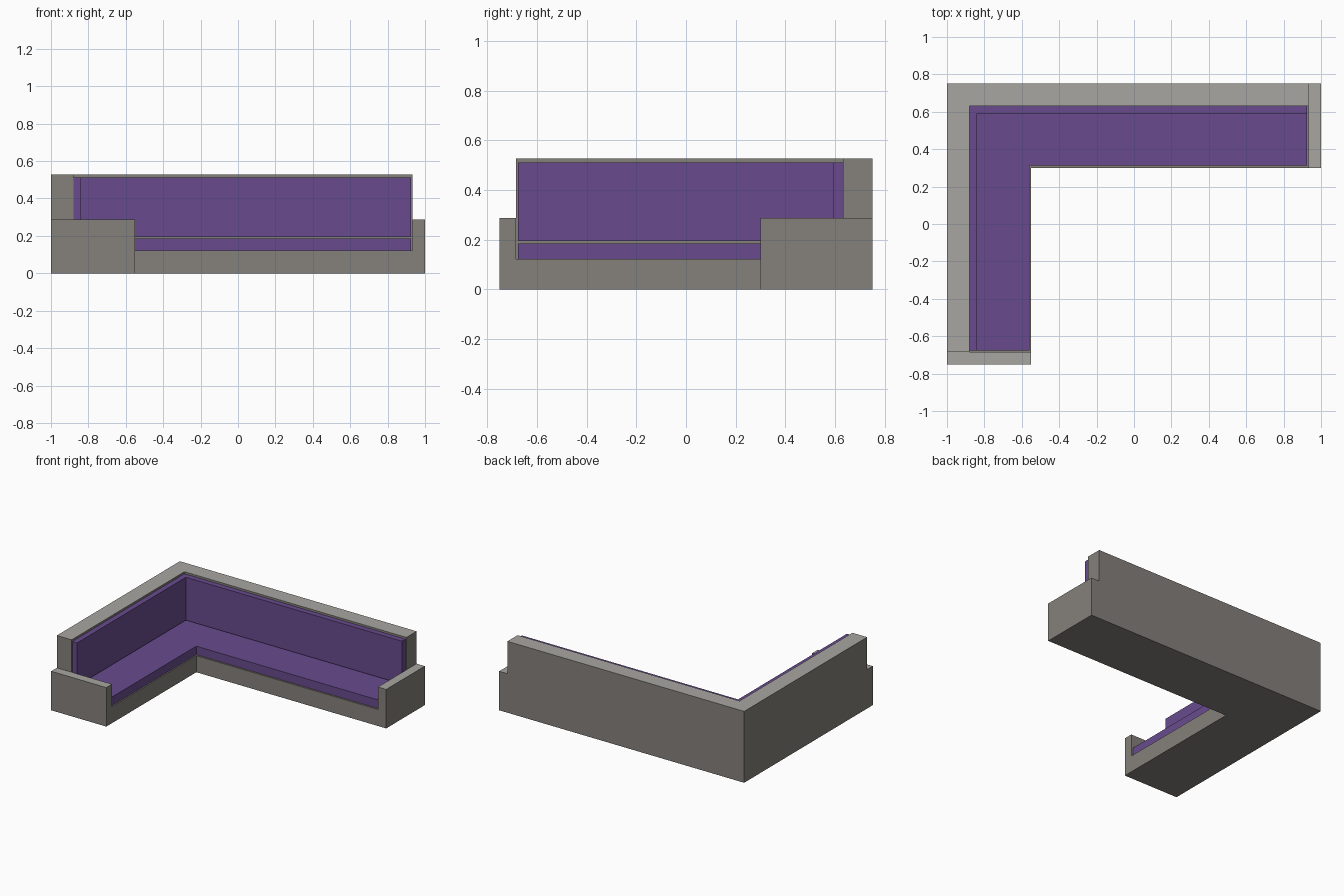
import bpy, bmesh

if "Cube" in bpy.data.objects:
    bpy.data.objects.remove(bpy.data.objects["Cube"])


def material(name, rgb):
    m = bpy.data.materials.new(name)
    m.diffuse_color = (*rgb, 1.0)
    m.use_nodes = True
    m.node_tree.nodes["Principled BSDF"].inputs["Base Color"].default_value = m.diffuse_color
    return m


GREY = material("grey frame", (0.235, 0.218, 0.200))
LIGHT = material("light grey rim", (0.386, 0.381, 0.356))
PURPLE = material("purple fabric", (0.140, 0.071, 0.268))


def prism(name, outline, z0, z1, mat):
    """Extrude a flat outline (counter-clockwise) from z0 to z1."""
    bm = bmesh.new()
    face = bm.faces.new([bm.verts.new((x, y, z0)) for x, y in outline])
    up = bmesh.ops.extrude_face_region(bm, geom=[face])["geom"]
    bmesh.ops.translate(bm, vec=(0, 0, z1 - z0),
                        verts=[v for v in up if isinstance(v, bmesh.types.BMVert)])
    bmesh.ops.recalc_face_normals(bm, faces=bm.faces)
    me = bpy.data.meshes.new(name)
    bm.to_mesh(me)
    bm.free()
    me.materials.append(mat)
    ob = bpy.data.objects.new(name, me)
    bpy.context.collection.objects.link(ob)
    return ob


def corner(xl, yb, xi, yi, xr, yf):
    """L outline: outer corner (xl, yb), inner corner (xi, yi), ends at xr and yf."""
    return [(xl, yf), (xi, yf), (xi, yi), (xr, yi), (xr, yb), (xl, yb)]


def box(x0, x1, y0, y1):
    return [(x0, y0), (x1, y0), (x1, y1), (x0, y1)]


# Frame: base, backrest wall and two end arms fused into one shell
frame = prism("sofa_frame", corner(-1, .75, -.55, .30, 1, -.75), 0, .122, GREY)
pieces = [
    prism("back_wall", corner(-1, .75, -.88, .632, .933, -.684), 0, .527, GREY),
    prism("right_arm", box(.933, 1, .30, .75), 0, .288, GREY),
    prism("front_arm", box(-1, -.55, -.75, -.684), 0, .288, GREY),
]
for p in pieces:
    mod = frame.modifiers.new(p.name, 'BOOLEAN')
    mod.operation, mod.solver, mod.object = 'UNION', 'EXACT', p
bpy.context.view_layer.update()
fused = bpy.data.meshes.new_from_object(
    frame.evaluated_get(bpy.context.evaluated_depsgraph_get()))
frame.modifiers.clear()
frame.data = fused
for p in pieces:
    bpy.data.objects.remove(p)

# Clean the shell and give the rim of arms and backrest the lighter grey
fused.materials.clear()
fused.materials.append(GREY)
fused.materials.append(LIGHT)
bm = bmesh.new()
bm.from_mesh(fused)
for f in bm.faces:
    f.material_index = 0
bmesh.ops.remove_doubles(bm, verts=bm.verts, dist=1e-5)
bmesh.ops.dissolve_limit(bm, angle_limit=.01, verts=bm.verts, edges=bm.edges)
for f in bm.faces:
    top = f.normal.z > .9 and f.calc_center_median().z > .2
    f.material_index = 1 if top else 0
bm.to_mesh(fused)
bm.free()

# Seat and back cushions, with a thin gap between them
prism("seat_cushion", corner(-.88, .632, -.56, .313, .924, -.676), .122, .185, PURPLE)
prism("back_cushion", corner(-.88, .632, -.84, .592, .924, -.676), .195, .512, PURPLE)
